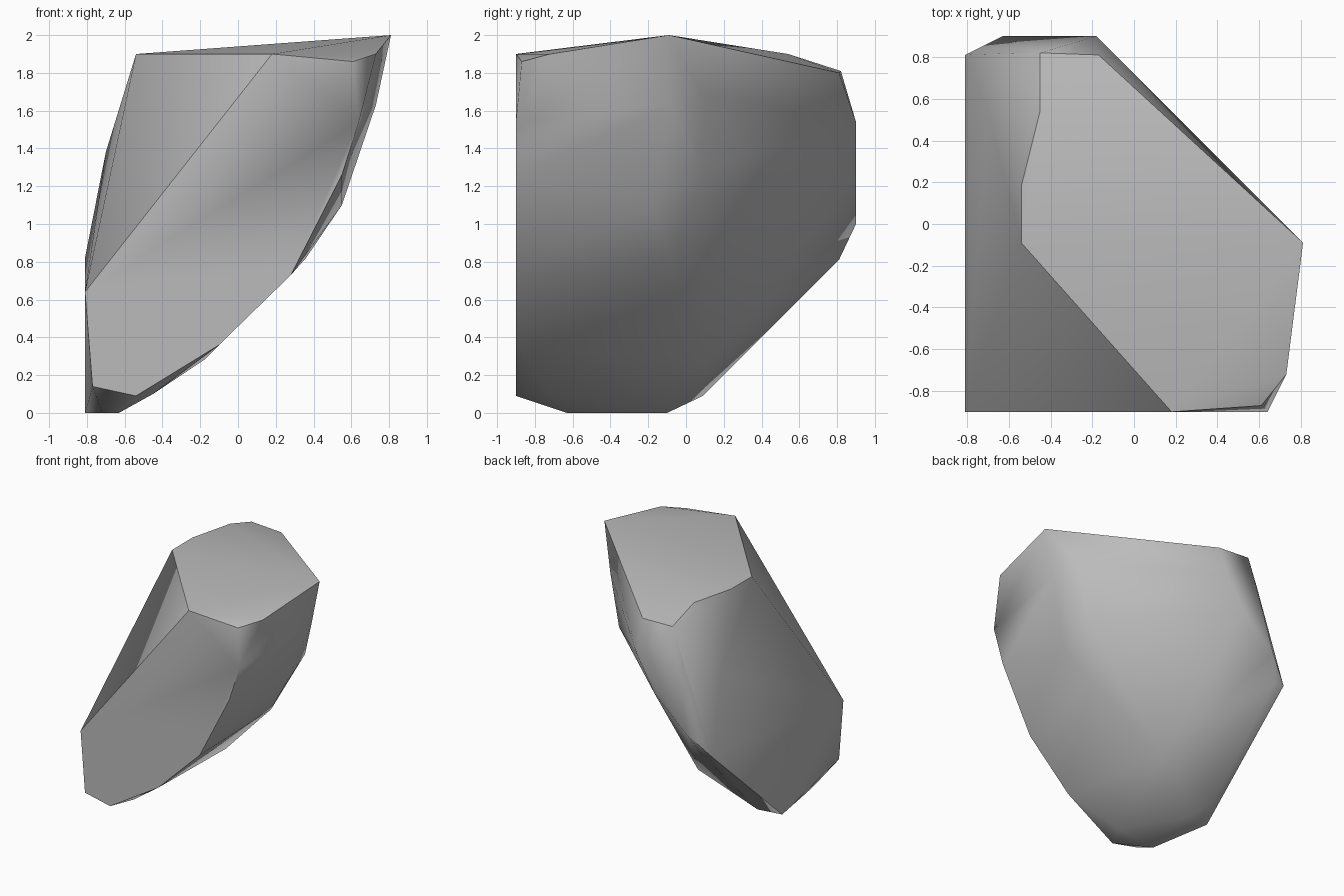
import bpy
import bmesh
import math
from mathutils import Vector

# Remove the default object only
default_cube = bpy.data.objects.get("Cube")
if default_cube:
    bpy.data.objects.remove(default_cube, do_unlink=True)


def make_material(name, colour):
    material = bpy.data.materials.new(name)
    material.use_nodes = True
    material.diffuse_color = colour
    shader = next(n for n in material.node_tree.nodes if n.type == "BSDF_PRINCIPLED")
    shader.inputs["Base Color"].default_value = colour
    shader.inputs["Roughness"].default_value = 1
    return material


def on_plane(y, profile):
    """Place an x-z profile on a plane of constant y."""
    return [(x, y, z) for x, z in profile]


# Flat front cut: outline of the facet
front_facet = on_plane(-.9, [
    (-.81, .64), (.18, 1.9), (.64, 1.54), (.55, 1.26), (.28, .73),
    (-.1, .36), (-.54, .09), (-.77, .14),
])

# Gently peaked crown
crown = [
    (.61, -.87, 1.86), (.73, -.72, 1.9), (.81, -.09, 2), (-.17, .81, 1.8),
    (-.45, .82, 1.81), (-.45, .54, 1.9), (-.54, .18, 1.9), (-.54, -.09, 1.9),
]

# Curved back edge
back_edge = on_plane(.9, [(-.18, 1.54), (-.34, 1.26), (-.63, 1)])

# Keel running down the overhanging side
keel = [
    (.73, -.08, 1.63), (.63, .09, 1.69), (.55, .09, 1.26),
    (.55, -.18, 1.1), (.36, -.08, .82), (-.18, .1, .28),
]

# Upright flank and its upper shoulder
flank = [
    (-.81, .81, .82), (-.72, .81, .81), (-.7, .54, 1.38), (-.53, .82, 1.6),
]

# Small foot the stone stands on
foot = [
    (-.81, -.1, 0), (-.72, -.63, 0), (-.63, -.63, 0), (-.63, -.1, 0),
    (-.72, .09, .09), (-.45, -.72, .1),
]


def build_stone(name, rims, material):
    """Wrap the rims in a tight convex skin and merge the flat facets."""
    bm = bmesh.new()
    for rim in rims:
        for point in rim:
            bm.verts.new(Vector(point))
    hull = bmesh.ops.convex_hull(bm, input=bm.verts[:], use_existing_faces=False)
    buried = {g for g in hull["geom_interior"] + hull["geom_unused"]
              if isinstance(g, bmesh.types.BMVert)}
    bmesh.ops.delete(bm, geom=list(buried), context="VERTS")
    bmesh.ops.dissolve_limit(bm, angle_limit=math.radians(2),
                             verts=bm.verts[:], edges=bm.edges[:])
    bmesh.ops.recalc_face_normals(bm, faces=bm.faces[:])

    mesh = bpy.data.meshes.new(name)
    bm.to_mesh(mesh)
    bm.free()
    mesh.materials.append(material)
    stone = bpy.data.objects.new(name, mesh)
    bpy.context.collection.objects.link(stone)

    # Soft shading across the worn sides, crisp edges at the cuts
    bpy.ops.object.select_all(action="DESELECT")
    stone.select_set(True)
    bpy.context.view_layer.objects.active = stone
    bpy.ops.object.shade_smooth_by_angle(angle=math.radians(45))
    return stone


stone_grey = make_material("stone grey", (.5, .5, .5, 1))
build_stone("rock", [front_facet, crown, back_edge, keel, flank, foot], stone_grey)
